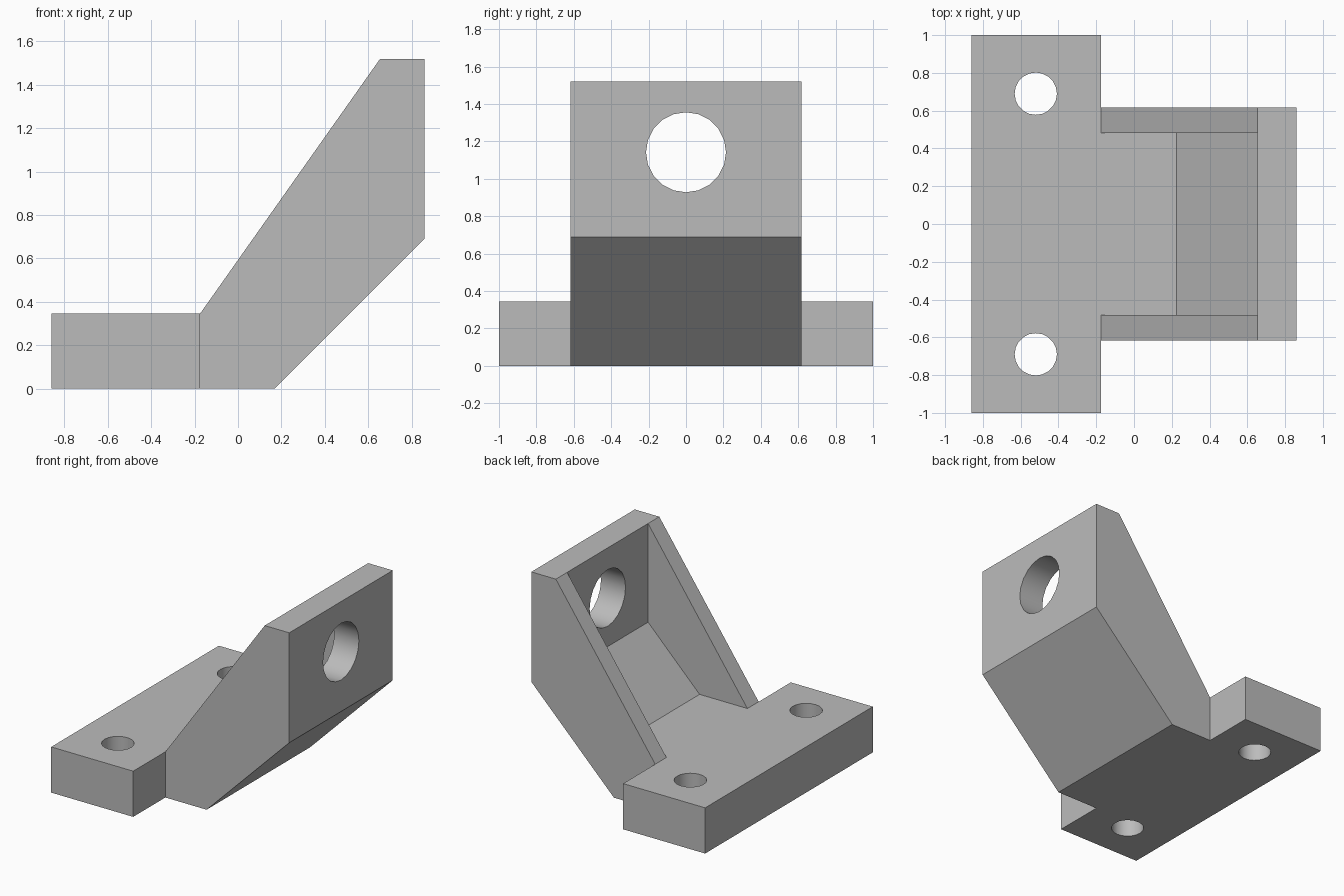
import bpy, bmesh, math
from mathutils import Matrix, Vector

if "Cube" in bpy.data.objects:
    bpy.data.objects.remove(bpy.data.objects["Cube"], do_unlink=True)

grey = bpy.data.materials.new("plain grey")
grey.use_nodes = True
grey.diffuse_color = (0.5, 0.5, 0.5, 1)
grey.node_tree.nodes["Principled BSDF"].inputs["Base Color"].default_value = (0.5, 0.5, 0.5, 1)


def add_object(name, bm):
    bmesh.ops.recalc_face_normals(bm, faces=bm.faces)
    mesh = bpy.data.meshes.new(name)
    bm.to_mesh(mesh)
    bm.free()
    mesh.materials.append(grey)
    obj = bpy.data.objects.new(name, mesh)
    bpy.context.collection.objects.link(obj)
    return obj


def prism(name, profile, half_width):
    """Extrude an x-z profile symmetrically along y."""
    bm = bmesh.new()
    face = bm.faces.new([bm.verts.new((x, -half_width, z)) for x, z in profile])
    side = bmesh.ops.extrude_face_region(bm, geom=[face])["geom"]
    verts = [v for v in side if isinstance(v, bmesh.types.BMVert)]
    bmesh.ops.translate(bm, verts=verts, vec=(0, 2 * half_width, 0))
    return add_object(name, bm)


def drill(name, centre, radius, axis):
    bm = bmesh.new()
    turn = Vector((0, 0, 1)).rotation_difference(Vector(axis)).to_matrix().to_4x4()
    bmesh.ops.create_cone(bm, cap_ends=True, segments=20, radius1=radius, radius2=radius,
                          depth=1, matrix=Matrix.Translation(centre) @ turn)
    return add_object(name, bm)


def combine(target, tool, operation):
    mod = target.modifiers.new(operation.title(), "BOOLEAN")
    mod.operation = operation
    mod.solver = "EXACT"
    mod.object = tool
    bpy.context.view_layer.objects.active = target
    bpy.ops.object.modifier_apply(modifier=mod.name)
    bpy.data.objects.remove(tool, do_unlink=True)


back, step, front = -0.86, -0.175, 0.86
base_top, wall_in, top = 0.345, 0.655, 1.52

# Sloping bracket with side ribs left by a central pocket
bracket = prism("angled_bracket", [(step, 0), (0.17, 0), (front, 0.69), (front, top),
                                   (wall_in, top), (step, base_top)], 0.617)
pocket = prism("pocket_cutter", [(step - 0.1, base_top), (0.225, base_top), (wall_in, 0.775),
                                 (wall_in, top + 0.2), (step - 0.1, top + 0.2)], 0.483)
combine(bracket, pocket, "DIFFERENCE")

# Wide mounting foot
foot = prism("mounting_foot", [(back, 0), (step, 0), (step, base_top), (back, base_top)], 1)
combine(bracket, foot, "UNION")

# Bolt holes in the foot and the large hole in the upright wall
for y in (-0.69, 0.69):
    combine(bracket, drill("bolt_hole_cutter", (-0.52, y, 0.17), 0.112, (0, 0, 1)), "DIFFERENCE")
combine(bracket, drill("wall_hole_cutter", (0.76, 0, 1.142), 0.214, (1, 0, 0)), "DIFFERENCE")

# Merge coplanar faces, then smooth only the hole walls
bm = bmesh.new()
bm.from_mesh(bracket.data)
bmesh.ops.remove_doubles(bm, verts=bm.verts, dist=0.0005)
bmesh.ops.dissolve_limit(bm, angle_limit=math.radians(1), verts=bm.verts, edges=bm.edges)
bm.to_mesh(bracket.data)
bm.free()
bpy.ops.object.select_all(action="DESELECT")
bracket.select_set(True)
bpy.context.view_layer.objects.active = bracket
bpy.ops.object.shade_smooth_by_angle(angle=math.radians(30))
